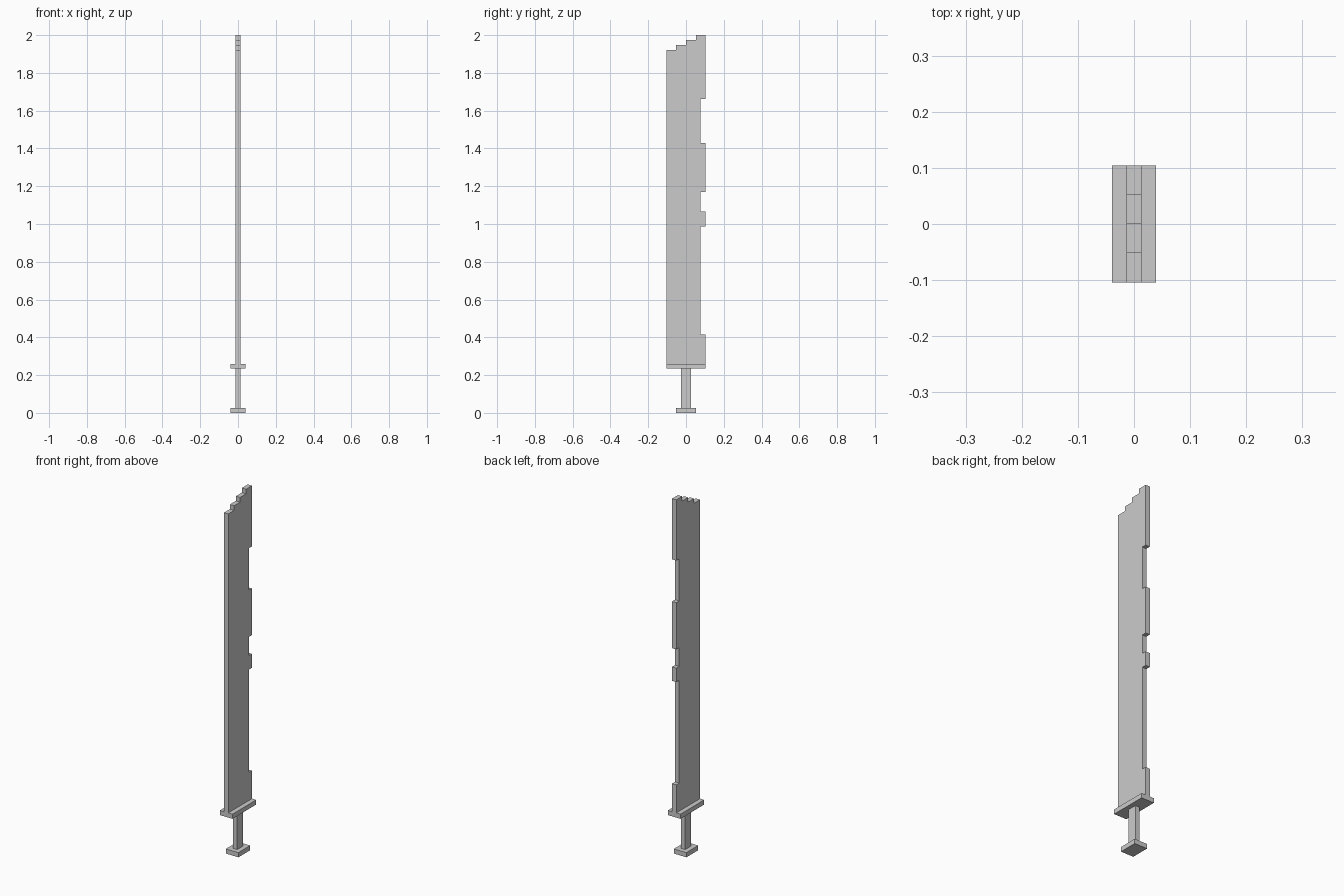
import bpy
import bmesh

if "Cube" in bpy.data.objects:
    bpy.data.objects.remove(bpy.data.objects["Cube"])

U = 2 / 77  # one block unit; the sword is 77 units long


def extrude_profile(name, profile, half_x):
    """Extrude a y-z outline (in block units) symmetrically along x."""
    bm = bmesh.new()
    face = bm.faces.new([bm.verts.new((-half_x * U, y * U, z * U)) for y, z in profile])
    new = bmesh.ops.extrude_face_region(bm, geom=[face])["geom"]
    verts = [g for g in new if isinstance(g, bmesh.types.BMVert)]
    bmesh.ops.translate(bm, verts=verts, vec=(2 * half_x * U, 0, 0))
    bmesh.ops.recalc_face_normals(bm, faces=bm.faces)
    mesh = bpy.data.meshes.new(name)
    bm.to_mesh(mesh)
    bm.free()
    obj = bpy.data.objects.new(name, mesh)
    bpy.context.collection.objects.link(obj)
    return obj


def box(name, half_x, half_y, z0, z1):
    return extrude_profile(name, [(-half_y, z0), (half_y, z0), (half_y, z1), (-half_y, z1)], half_x)


# Hilt
box("pommel", 1.5, 2, 0, 1)
box("grip", 0.5, 1, 1, 9)
box("guard", 1.5, 4, 9, 10)

# Blade outline: notched cutting edge, then stepped tip down to the spine
outline = [(-4, 10), (4, 10)]
for z0, z1 in [(16, 38), (41, 45), (55, 64)]:
    outline += [(4, z0), (3, z0), (3, z1), (4, z1)]
for i in range(4):
    outline += [(4 - 2 * i, 77 - i), (2 - 2 * i, 77 - i)]
extrude_profile("blade", outline, 0.5)
